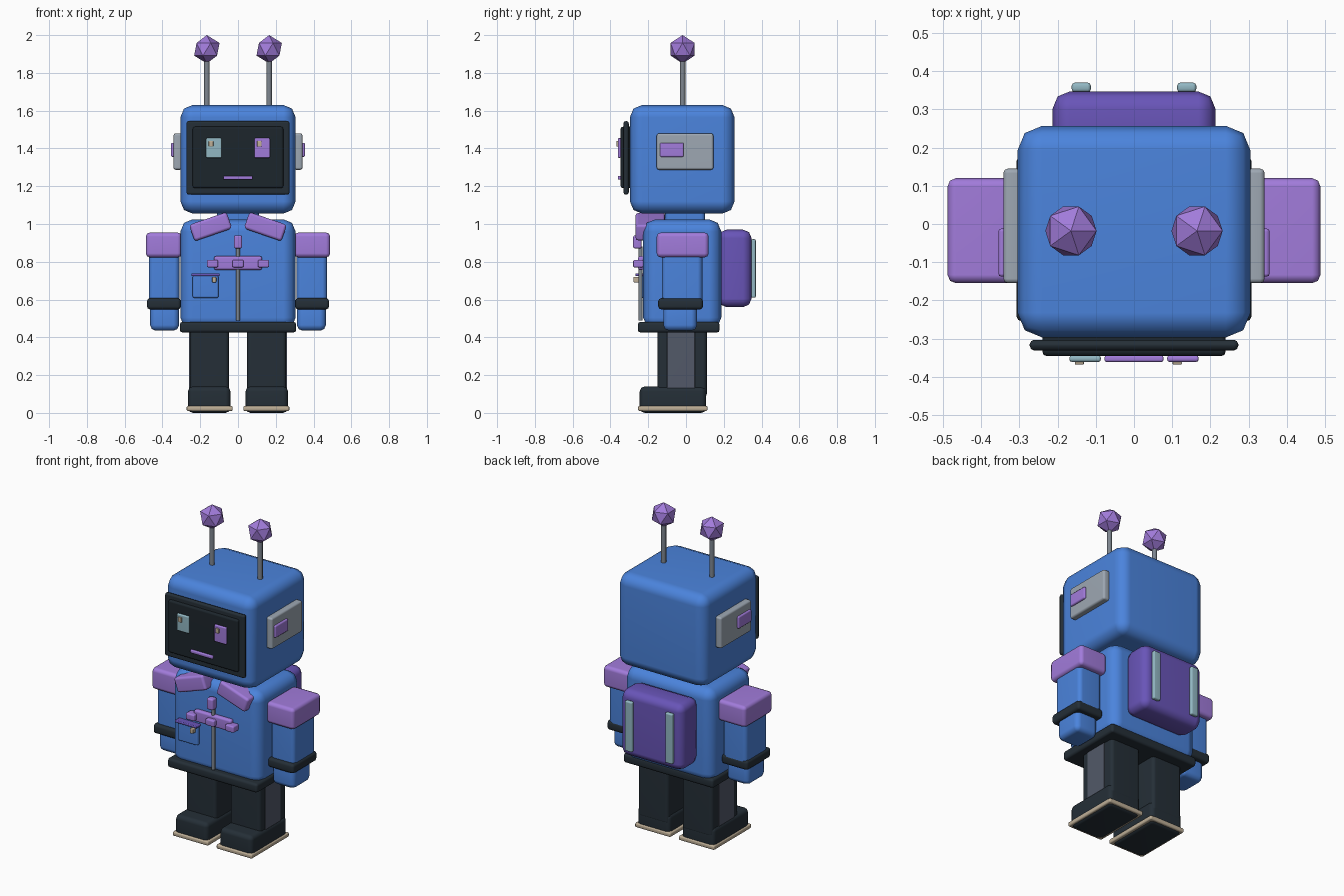
import bpy
import bmesh
import math
from mathutils import Matrix, Vector

default = bpy.data.objects.get("Cube")
if default:
    bpy.data.objects.remove(default, do_unlink=True)


def material(name, rgb):
    mat = bpy.data.materials.new(name)
    mat.use_nodes = True
    colour = (*rgb, 1)
    mat.diffuse_color = colour
    bsdf = next(n for n in mat.node_tree.nodes if n.type == "BSDF_PRINCIPLED")
    bsdf.inputs["Base Color"].default_value = colour
    bsdf.inputs["Roughness"].default_value = 0.6
    return mat


BLUE = material("blue", (0.07, 0.23, 0.72))
LILAC = material("lilac", (0.36, 0.2, 0.71))
VIOLET = material("violet", (0.14, 0.09, 0.48))
DARK = material("dark navy", (0.018, 0.028, 0.038))
SCREEN = material("screen black", (0.012, 0.019, 0.025))
SLATE = material("slate", (0.085, 0.1, 0.14))
GREY = material("light grey", (0.34, 0.39, 0.45))
STEEL = material("steel", (0.21, 0.24, 0.28))
AQUA = material("pale aqua", (0.29, 0.48, 0.55))
BEIGE = material("beige", (0.52, 0.43, 0.31))

SIDES = (("left", 1), ("right", -1))
smooth_parts = []


def finish(name, mat, bm, smooth=True):
    mesh = bpy.data.meshes.new(name)
    bmesh.ops.recalc_face_normals(bm, faces=bm.faces)
    bm.to_mesh(mesh)
    bm.free()
    mesh.materials.append(mat)
    obj = bpy.data.objects.new(name, mesh)
    bpy.context.collection.objects.link(obj)
    if smooth:
        smooth_parts.append(obj)
    return obj


def box(name, mat, x, y, z, bevel=0.01, tilt=0):
    """Bevelled box from its (min, max) on each axis, tilted about y."""
    low, high = map(Vector, zip(x, y, z))
    centre, size = (low + high) / 2, high - low
    bm = bmesh.new()
    bmesh.ops.create_cube(bm, size=1)
    bmesh.ops.scale(bm, vec=size, verts=bm.verts)
    bmesh.ops.bevel(bm, geom=bm.edges[:], offset=min(bevel, min(size) * 0.45),
                    segments=2, profile=0.5, affect="EDGES")
    bmesh.ops.transform(bm, verts=bm.verts, matrix=Matrix.Translation(centre)
                        @ Matrix.Rotation(math.radians(tilt), 4, "Y"))
    return finish(name, mat, bm)


def pair(name, mat, x, y, z, bevel=0.01, tilt=0):
    """The same box on the left and mirrored on the right."""
    for side, s in SIDES:
        box(side + "_" + name, mat, sorted((s * x[0], s * x[1])), y, z, bevel, s * tilt)


def rod(name, mat, x, y, z, radius):
    bm = bmesh.new()
    bmesh.ops.create_cone(bm, cap_ends=True, segments=8, radius1=radius, radius2=radius,
                          depth=z[1] - z[0],
                          matrix=Matrix.Translation((x, y, sum(z) / 2)))
    return finish(name, mat, bm)


# Head and neck
box("head", BLUE, (-0.305, 0.305), (-0.297, 0.257), (1.055, 1.63), 0.065)
box("neck", BLUE, (-0.11, 0.11), (-0.11, 0.1), (0.98, 1.1), 0.02)

# Face
box("face_frame", DARK, (-0.273, 0.273), (-0.331, -0.303), (1.155, 1.545), 0.012)
box("face_screen", SCREEN, (-0.24, 0.24), (-0.346, -0.28), (1.19, 1.515), 0.012)
for (side, s), mat in zip(SIDES, (LILAC, AQUA)):
    x = s * 0.128
    box(side + "_eye", mat, (x - 0.041, x + 0.041), (-0.361, -0.344), (1.35, 1.455), 0.006)
    x = s * 0.128 - 0.015
    box(side + "_eye_glint", BEIGE, (x - 0.012, x + 0.012), (-0.368, -0.359), (1.41, 1.44), 0.003)
box("mouth", LILAC, (-0.077, 0.077), (-0.361, -0.344), (1.235, 1.255), 0.005)

# Ears and antennae
pair("ear_plate", GREY, (0.295, 0.342), (-0.155, 0.145), (1.287, 1.48), 0.012)
pair("ear_knob", LILAC, (0.335, 0.355), (-0.138, -0.012), (1.355, 1.43), 0.008)
for side, s in SIDES:
    rod(side + "_antenna_rod", STEEL, s * 0.165, -0.018, (1.6, 1.88), 0.015)
    ball = bmesh.new()
    bmesh.ops.create_icosphere(ball, subdivisions=1, radius=0.075,
                               matrix=Matrix.Translation((s * 0.165, -0.018, 1.925)))
    finish(side + "_antenna_ball", LILAC, ball, smooth=False)

# Torso, belt and collar
box("torso", BLUE, (-0.305, 0.305), (-0.227, 0.187), (0.44, 1.025), 0.065)
box("belt", DARK, (-0.308, 0.308), (-0.255, 0.178), (0.425, 0.482), 0.015)
pair("collar", LILAC, (0.04, 0.25), (-0.267, -0.11), (0.94, 1.032), 0.015, tilt=19)

# Zip, bar with studs, and pocket
rod("zip", STEEL, 0, -0.241, (0.49, 0.88), 0.011)
box("zip_pull", LILAC, (-0.022, 0.022), (-0.28, -0.235), (0.87, 0.94), 0.01)
box("chest_bar", LILAC, (-0.128, 0.128), (-0.255, -0.22), (0.757, 0.83), 0.012)
for name, x in (("right", -0.135), ("middle", 0), ("left", 0.135)):
    box(name + "_chest_stud", LILAC, (x - 0.03, x + 0.03), (-0.28, -0.225), (0.77, 0.81), 0.008)
box("pocket", BLUE, (-0.24, -0.103), (-0.25, -0.22), (0.608, 0.728), 0.01)
box("pocket_flap", VIOLET, (-0.247, -0.097), (-0.268, -0.222), (0.724, 0.739), 0.005)
box("pocket_button", BEIGE, (-0.137, -0.115), (-0.278, -0.245), (0.69, 0.72), 0.005)

# Arms
pair("arm", BLUE, (0.31, 0.472), (-0.127, 0.087), (0.56, 0.86), 0.025)
pair("shoulder_pad", LILAC, (0.298, 0.488), (-0.155, 0.12), (0.823, 0.955), 0.022)
pair("cuff", DARK, (0.303, 0.482), (-0.147, 0.09), (0.548, 0.607), 0.016)
pair("hand", BLUE, (0.312, 0.465), (-0.12, 0.058), (0.435, 0.58), 0.03)

# Legs and boots
pair("leg", DARK, (0.048, 0.255), (-0.15, 0.11), (0.08, 0.45), 0.02)
pair("leg_stripe", SLATE, (0.25, 0.259), (-0.1, 0.047), (0.13, 0.43), 0.002)
pair("boot", DARK, (0.04, 0.265), (-0.245, 0.107), (0.0, 0.14), 0.026)
pair("sole", BEIGE, (0.028, 0.272), (-0.254, 0.114), (0.01, 0.037), 0.008)

# Backpack
box("backpack", VIOLET, (-0.213, 0.213), (0.17, 0.347), (0.56, 0.97), 0.045)
pair("backpack_strip", AQUA, (0.113, 0.163), (0.345, 0.37), (0.61, 0.92), 0.008)

# Soft bevels with flat main faces
bpy.ops.object.select_all(action="DESELECT")
for obj in smooth_parts:
    obj.select_set(True)
bpy.context.view_layer.objects.active = smooth_parts[0]
bpy.ops.object.shade_smooth_by_angle(angle=math.radians(50))
for obj in smooth_parts:
    obj.modifiers.new("Flat faces", "WEIGHTED_NORMAL").keep_sharp = True
bpy.ops.object.select_all(action="DESELECT")
